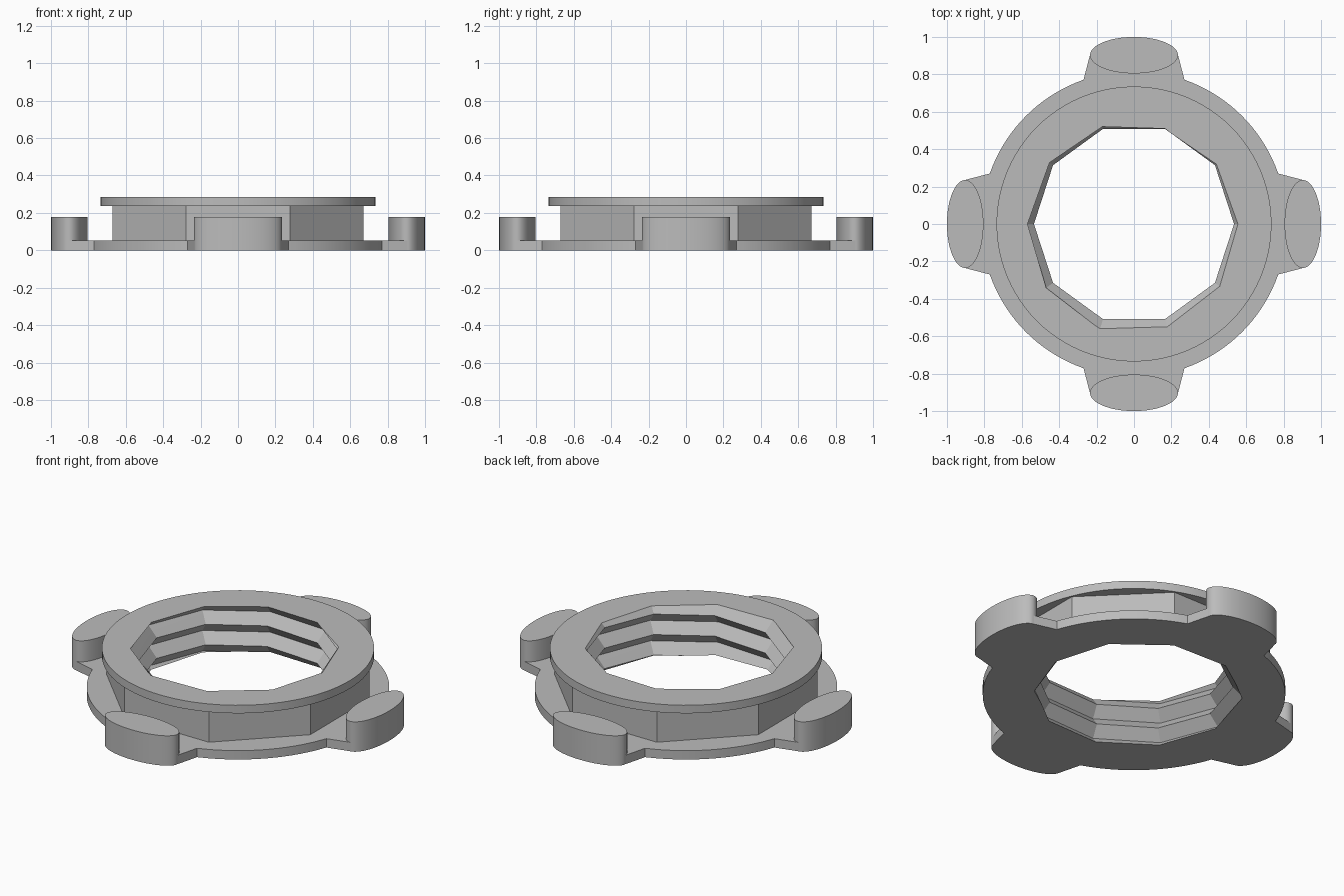
import bpy, bmesh, math

if "Cube" in bpy.data.objects:
    bpy.data.objects.remove(bpy.data.objects["Cube"])

grey = bpy.data.materials.new("mid grey")
grey.diffuse_color = (0.5, 0.5, 0.5, 1)
grey.use_nodes = True
grey.node_tree.nodes["Principled BSDF"].inputs["Base Color"].default_value = grey.diffuse_color

TOP, PLATE_TOP, FLANGE_BOTTOM, LUG_TOP = 0.285, 0.053, 0.237, 0.178


def finish(name, bm):
    bmesh.ops.recalc_face_normals(bm, faces=bm.faces[:])
    mesh = bpy.data.meshes.new(name)
    bm.to_mesh(mesh)
    bm.free()
    mesh.materials.append(grey)
    ob = bpy.data.objects.new(name, mesh)
    bpy.context.collection.objects.link(ob)
    return ob


def prism(name, outline, z0, z1, smooth_below=0.06):
    """Extrude an outline; short wall segments are shaded smooth."""
    bm = bmesh.new()
    low = [bm.verts.new((x, y, z0)) for x, y in outline]
    high = [bm.verts.new((x, y, z1)) for x, y in outline]
    bm.faces.new(low)
    bm.faces.new(high)
    n = len(outline)
    for i in range(n):
        j = (i + 1) % n
        f = bm.faces.new((low[i], low[j], high[j], high[i]))
        f.smooth = (low[i].co - low[j].co).length < smooth_below
    return finish(name, bm)


def ring(n, rx, ry, cx=0, cy=0, turn=0):
    return [(cx + rx * math.cos(turn + math.tau * i / n),
             cy + ry * math.sin(turn + math.tau * i / n)) for i in range(n)]


def rotate(p, a):
    return (p[0] * math.cos(a) - p[1] * math.sin(a),
            p[0] * math.sin(a) + p[1] * math.cos(a))


# Ten-sided threaded tap that cuts the bore
PITCH, CREST, ROOT, START, ROWS = 0.122, 0.535, 0.59, -0.226, 12
bm = bmesh.new()
grid = {}
for k in range(ROWS + 1):
    for i in range(10):
        r = ROOT if k % 2 else CREST
        a = math.tau * i / 10
        grid[k, i] = bm.verts.new((r * math.cos(a), r * math.sin(a),
                                   START + PITCH * (k / 2 + i / 10)))
for k in range(ROWS + 1):
    grid[k, 10] = grid.get((k + 2, 0))
for k in range(ROWS):
    for i in range(10):
        quad = [grid[k, i], grid[k, i + 1], grid[k + 1, i + 1], grid[k + 1, i]]
        if all(quad):
            bm.faces.new(quad)
border = [e for e in bm.edges if e.is_boundary]
mid = START + PITCH * ROWS / 4
caps = [bm.verts.new((0, 0, START - 0.1)),
        bm.verts.new((0, 0, START + PITCH * (ROWS / 2 + 1) + 0.1))]
for e in border:
    high = (e.verts[0].co.z + e.verts[1].co.z) / 2 > mid
    bm.faces.new((e.verts[0], e.verts[1], caps[high]))
tap = finish("bore_cutter", bm)
tap.hide_render = True
tap.hide_set(True)

# Base plate: disc with four tapered tabs
R, TAB = 0.817, 0.27
half = math.asin(TAB / R)
outline = []
for q in range(4):
    a = q * math.pi / 2
    outline += [rotate(p, a) for p in ((0.905, -0.235), (0.905, 0.235))]
    span = math.pi / 2 - 2 * half
    for i in range(19):
        t = a + half + span * i / 18
        outline.append((R * math.cos(t), R * math.sin(t)))
plate = prism("base_plate", outline, 0, PLATE_TOP)

# Octagonal collar and round top flange
collar = prism("octagonal_collar", ring(8, 0.727, 0.727, turn=math.pi / 8),
               PLATE_TOP, FLANGE_BOTTOM)
flange = prism("top_flange", ring(96, 0.735, 0.735), FLANGE_BOTTOM, TOP)

for ob in (plate, collar, flange):
    cut = ob.modifiers.new("threaded_bore", "BOOLEAN")
    cut.operation = "DIFFERENCE"
    cut.solver = "EXACT"
    cut.object = tap

# Four elliptical grip lugs
for q in range(4):
    pts = [rotate(p, q * math.pi / 2) for p in ring(64, 0.0975, 0.235, cx=0.9025)]
    prism(f"grip_lug_{q + 1}", pts, 0, LUG_TOP)
